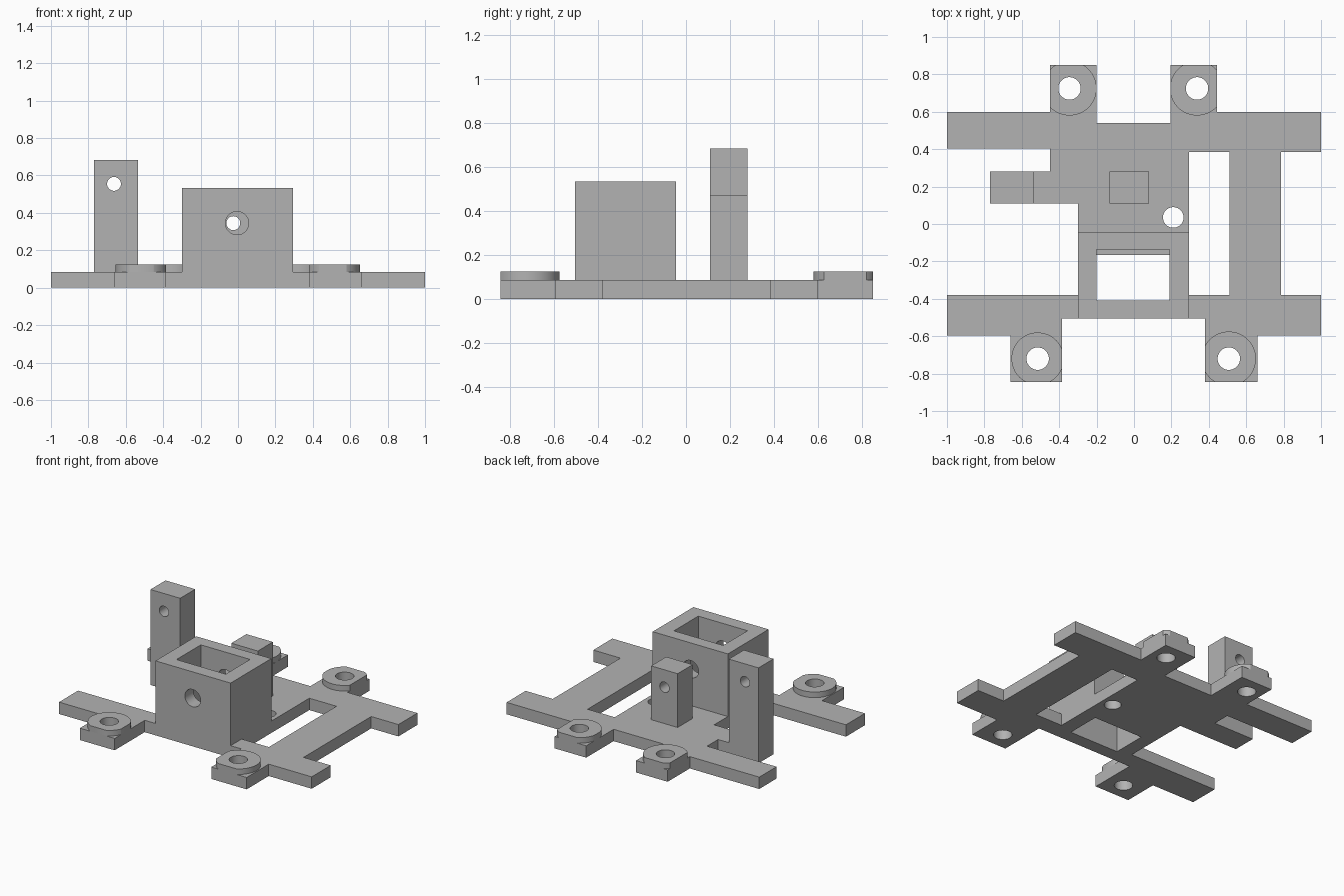
import bpy, bmesh
from math import radians
from mathutils import Matrix

cube = bpy.data.objects.get("Cube")
if cube:
    bpy.data.objects.remove(cube, do_unlink=True)

grey = bpy.data.materials.new("plain_grey")
grey.use_nodes = True
colour = (0.45, 0.45, 0.45, 1)
grey.diffuse_color = colour
grey.node_tree.nodes["Principled BSDF"].inputs["Base Color"].default_value = colour

THICK = 0.085     # plate thickness
BOSS_TOP = 0.125


def add_object(name, bm):
    bmesh.ops.recalc_face_normals(bm, faces=bm.faces[:])
    mesh = bpy.data.meshes.new(name)
    bm.to_mesh(mesh)
    bm.free()
    mesh.materials.append(grey)
    obj = bpy.data.objects.new(name, mesh)
    bpy.context.collection.objects.link(obj)
    return obj


def prism(name, outline, z0, z1):
    bm = bmesh.new()
    face = bm.faces.new([bm.verts.new((x, y, z0)) for x, y in outline])
    top = bmesh.ops.extrude_face_region(bm, geom=[face])["geom"]
    verts = [v for v in top if isinstance(v, bmesh.types.BMVert)]
    bmesh.ops.translate(bm, verts=verts, vec=(0, 0, z1 - z0))
    return add_object(name, bm)


def box(name, x0, x1, y0, y1, z0, z1):
    return prism(name, [(x0, y0), (x1, y0), (x1, y1), (x0, y1)], z0, z1)


def cylinder(name, centre, radius, depth, along_y=False):
    bm = bmesh.new()
    turn = Matrix.Rotation(radians(90), 4, 'X') if along_y else Matrix()
    bmesh.ops.create_cone(bm, cap_ends=True, segments=64, radius1=radius,
                          radius2=radius, depth=depth,
                          matrix=Matrix.Translation(centre) @ turn)
    return add_object(name, bm)


def apply_boolean(obj, tool, operation='DIFFERENCE'):
    tool.hide_render = True
    mod = obj.modifiers.new("cut", 'BOOLEAN')
    mod.operation, mod.solver, mod.object = operation, 'EXACT', tool
    bpy.context.view_layer.objects.active = obj
    bpy.ops.object.modifier_apply(modifier=mod.name)
    bpy.data.objects.remove(tool, do_unlink=True)


def bore(obj, centre, radius, along_y=False, depth=0.7):
    apply_boolean(obj, cylinder("bore_cutter", centre, radius, depth, along_y))


# Base plate: one outline, walked anticlockwise from the front left arm
outline = [
    (-1, -0.595), (-0.66, -0.595), (-0.66, -0.845), (-0.385, -0.845),
    (-0.385, -0.505), (0.38, -0.505), (0.38, -0.845), (0.66, -0.845),
    (0.66, -0.595), (1, -0.595), (1, -0.38), (0.785, -0.38),
    (0.785, 0.385), (1, 0.385), (1, 0.6), (0.445, 0.6),
    (0.445, 0.85), (0.195, 0.85), (0.195, 0.54), (-0.2, 0.54),
    (-0.2, 0.85), (-0.45, 0.85), (-0.45, 0.6), (-1, 0.6),
    (-1, 0.405), (-0.45, 0.405), (-0.45, 0.28), (-0.77, 0.28),
    (-0.77, 0.11), (-0.3, 0.11), (-0.3, -0.38), (-1, -0.38),
]
plate = prism("base_plate", outline, 0, THICK)
apply_boolean(plate, box("side_opening", 0.295, 0.51, -0.38, 0.385, -1, 1))
apply_boolean(plate, box("tower_opening", -0.2, 0.19, -0.41, -0.165, -1, 1))
bore(plate, (0.21, 0.035, 0), 0.055)
parts = [plate]

# Screw bosses, trimmed flush with their lugs: centre, radius, lug x range
bosses = {
    "front_right_boss": (-0.515, -0.72, 0.14, -0.66, -0.385),
    "front_left_boss": (0.507, -0.72, 0.145, 0.38, 0.66),
    "back_right_boss": (-0.345, 0.725, 0.145, -0.45, -0.2),
    "back_left_boss": (0.337, 0.725, 0.145, 0.195, 0.445),
}
for name, (x, y, radius, x0, x1) in bosses.items():
    boss = cylinder(name, (x, y, (THICK + BOSS_TOP) / 2), radius, BOSS_TOP - THICK)
    trim = box("trim", x0, x1, -0.845, 0.85, -1, 1)
    apply_boolean(boss, trim, 'INTERSECT')
    for part in (boss, plate):
        bore(part, (x, y, 0), 0.06)
    parts.append(boss)

# Hollow tower with a hole through its front and back walls
tower = box("hollow_tower", -0.3, 0.295, -0.505, -0.045, THICK, 0.533)
apply_boolean(tower, box("tower_cavity", -0.2, 0.19, -0.41, -0.135, -1, 1))
bore(tower, (-0.005, -0.28, 0.345), 0.062, along_y=True)
parts.append(tower)

# Two drilled posts
short_post = box("short_post", -0.13, 0.08, 0.11, 0.28, THICK, 0.47)
bore(short_post, (-0.025, 0.2, 0.345), 0.037, along_y=True)
tall_post = box("tall_post", -0.77, -0.535, 0.11, 0.28, THICK, 0.683)
bore(tall_post, (-0.663, 0.2, 0.555), 0.037, along_y=True)
parts += [short_post, tall_post]

# Smooth the round walls, keep the edges sharp
for obj in bpy.context.view_layer.objects:
    obj.select_set(obj in parts)
bpy.context.view_layer.objects.active = plate
bpy.ops.object.shade_smooth_by_angle(angle=radians(30))
